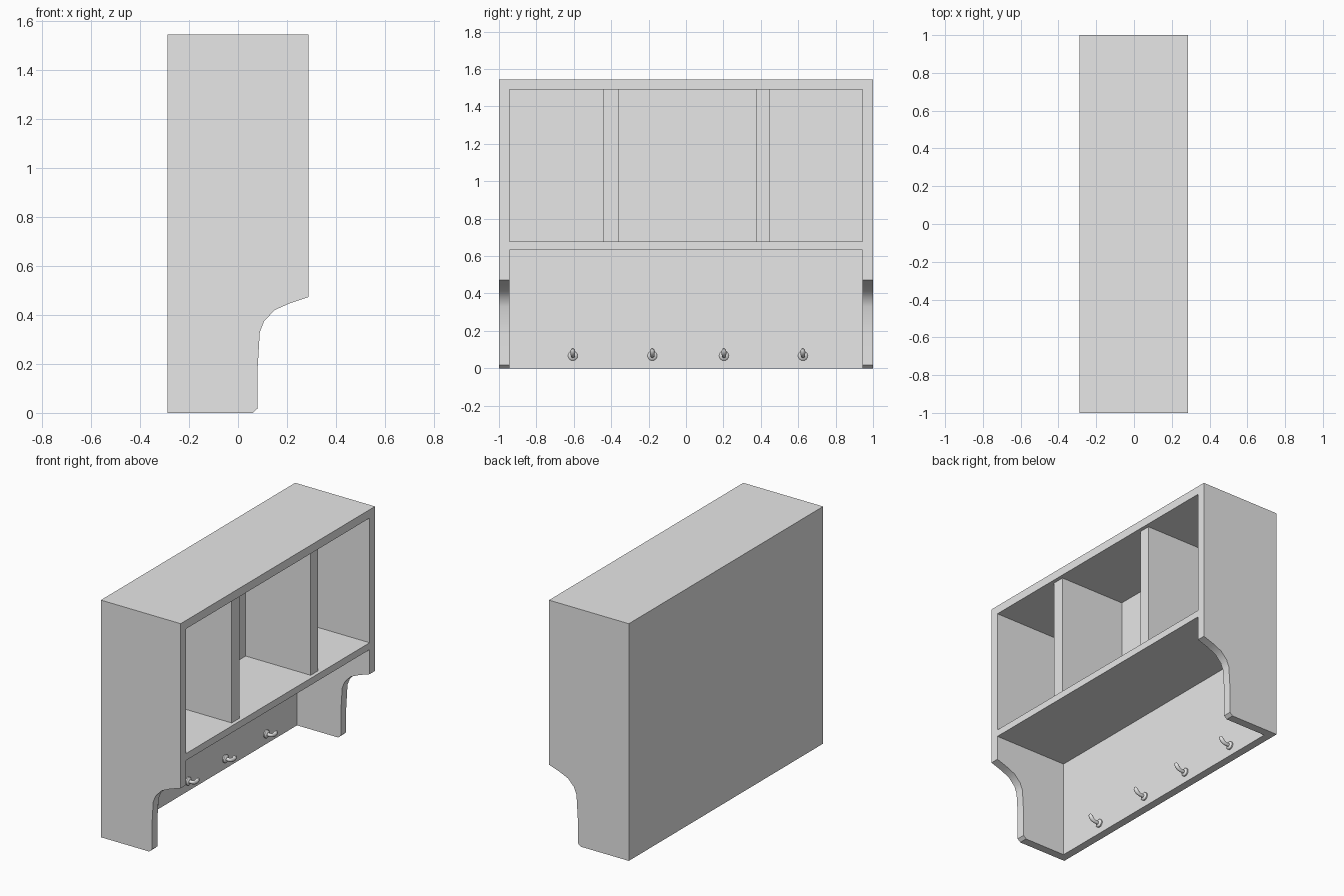
import bpy, bmesh, math
from mathutils import Vector

cube = bpy.data.objects.get("Cube")
if cube:
    bpy.data.objects.remove(cube, do_unlink=True)

paint = bpy.data.materials.new("plain_grey")
paint.use_nodes = True
grey = (0.8, 0.8, 0.8, 1)
paint.diffuse_color = grey
paint.node_tree.nodes["Principled BSDF"].inputs["Base Color"].default_value = grey

BACK, FRONT, TOP = -0.288, 0.287, 1.545
INNER = 0.945           # inner face of the side panels
LOWER_BACK = -0.236     # visible face of the lower back board
UPPER_BACK = -0.206     # visible face of the compartment back


def finish(name, bm, smooth=False):
    bmesh.ops.recalc_face_normals(bm, faces=bm.faces)
    mesh = bpy.data.meshes.new(name)
    bm.to_mesh(mesh)
    bm.free()
    mesh.materials.append(paint)
    obj = bpy.data.objects.new(name, mesh)
    bpy.context.collection.objects.link(obj)
    if smooth:
        bpy.ops.object.select_all(action='DESELECT')
        obj.select_set(True)
        bpy.context.view_layer.objects.active = obj
        bpy.ops.object.shade_smooth_by_angle(angle=math.radians(35))
    return obj


def board(name, x, y, z):
    """Box spanning the given (low, high) ranges."""
    bm = bmesh.new()
    bmesh.ops.create_cube(bm, size=1)
    for v in bm.verts:
        v.co = [r[0] + (c + 0.5) * (r[1] - r[0]) for c, r in zip(v.co, (x, y, z))]
    return finish(name, bm)


# Side panels with the curved bracket cut-out
profile = [(BACK, 0), (0.06, 0), (0.08, 0.018), (0.08, 0.18), (0.089, 0.33),
           (0.107, 0.375), (0.15, 0.42), (0.21, 0.447), (FRONT, 0.473),
           (FRONT, TOP), (BACK, TOP)]
for name, y0, y1 in (("side_panel_right", -1, -INNER), ("side_panel_left", INNER, 1)):
    bm = bmesh.new()
    face = bm.faces.new([bm.verts.new((x, y0, z)) for x, z in profile])
    moved = bmesh.ops.extrude_face_region(bm, geom=[face])["geom"]
    bmesh.ops.translate(bm, vec=(0, y1 - y0, 0),
                        verts=[g for g in moved if isinstance(g, bmesh.types.BMVert)])
    finish(name, bm, smooth=True)

# Horizontal boards and back boards
span = (-INNER, INNER)
board("top_board", (BACK, FRONT), span, (1.49, TOP))
board("shelf", (BACK, FRONT), span, (0.633, 0.678))
board("upper_back", (BACK, UPPER_BACK), span, (0.678, 1.49))
board("lower_back", (BACK, LOWER_BACK), span, (0, 0.633))

# Compartment dividers, set slightly behind the front edge
for i, y in enumerate(((-0.44, -0.36), (0.373, 0.45))):
    board(f"divider_{i + 1}", (UPPER_BACK, 0.263), y, (0.678, 1.49))


def peg(name, y, z=0.067, sides=16):
    """Round base plate with an upturned tapering hook, as rings along a path."""
    # distance out, height, ring radius, tilt of the ring in degrees
    rings = [(0, 0, 0.026, 0), (0.008, 0, 0.026, 0), (0.014, 0, 0.02, 0),
             (0.016, 0, 0.011, 0), (0.035, 0, 0.011, 0), (0.052, 0.005, 0.012, 30),
             (0.064, 0.016, 0.013, 50), (0.073, 0.029, 0.012, 60), (0.078, 0.038, 0.006, 60)]
    bm = bmesh.new()
    loops = []
    for out, up, radius, tilt in rings:
        t = math.radians(tilt)
        centre = Vector((LOWER_BACK + out, y, z + up))
        across, rise = Vector((0, 1, 0)), Vector((-math.sin(t), 0, math.cos(t)))
        angles = [math.tau * k / sides for k in range(sides)]
        loops.append([bm.verts.new(centre + radius * (across * math.cos(a) + rise * math.sin(a)))
                      for a in angles])
    for a, b in zip(loops, loops[1:]):
        for k in range(sides):
            n = (k + 1) % sides
            bm.faces.new((a[k], a[n], b[n], b[k]))
    bm.faces.new(loops[0])
    bm.faces.new(loops[-1])
    finish(name, bm, smooth=True)


# Row of coat pegs
for i, y in enumerate((-0.605, -0.18, 0.203, 0.625)):
    peg(f"coat_peg_{i + 1}", y)
